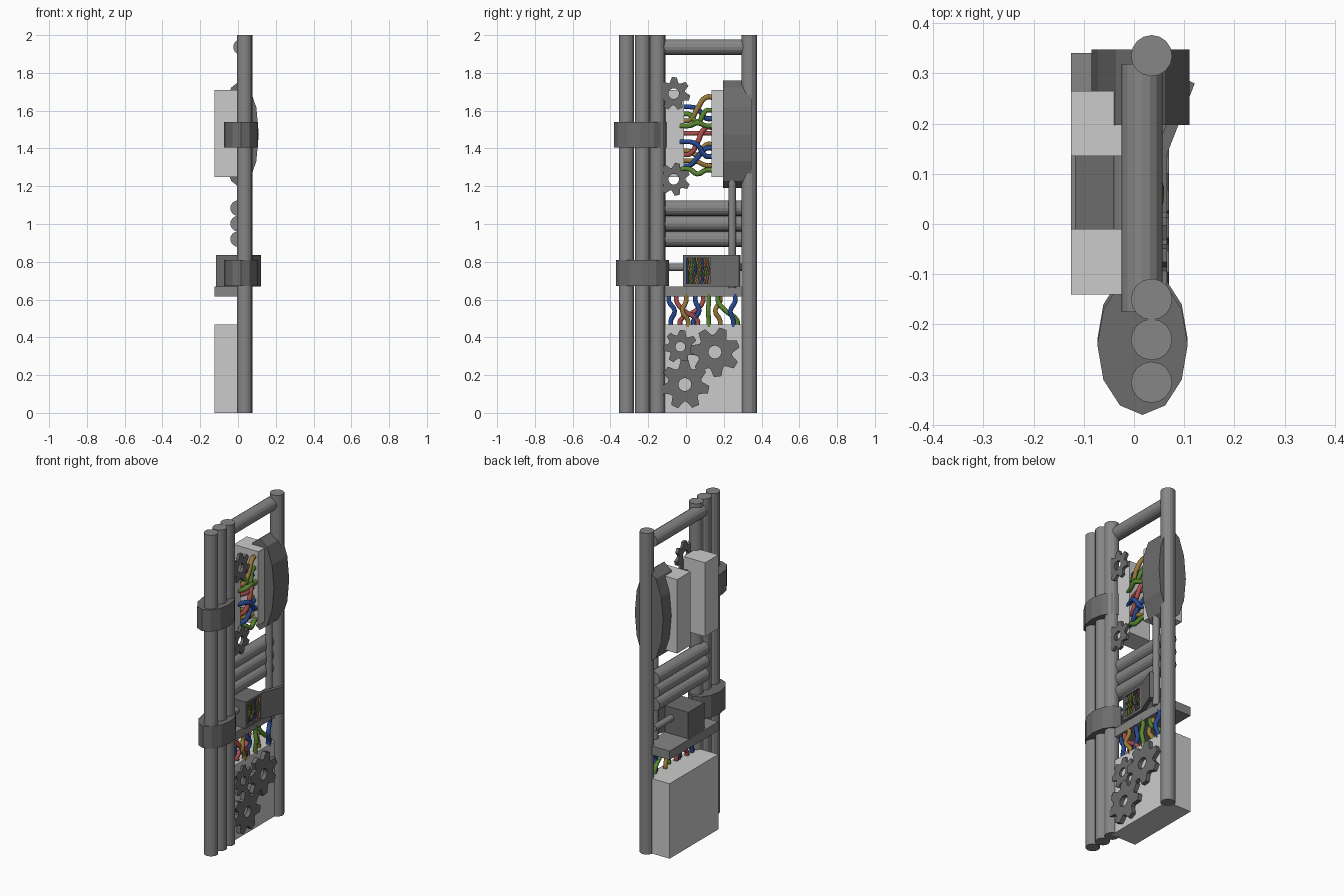
import bpy, bmesh, math, random
from mathutils import Vector

if "Cube" in bpy.data.objects:
    bpy.data.objects.remove(bpy.data.objects["Cube"])

random.seed(4)


def finish(name, bm, mat=None):
    bmesh.ops.recalc_face_normals(bm, faces=bm.faces)
    me = bpy.data.meshes.new(name)
    bm.to_mesh(me)
    bm.free()
    ob = bpy.data.objects.new(name, me)
    bpy.context.collection.objects.link(ob)
    if mat:
        me.materials.append(mat)
    return ob


def material(name, rgb):
    m = bpy.data.materials.new(name)
    m.diffuse_color = (*rgb, 1)
    m.use_nodes = True
    m.node_tree.nodes["Principled BSDF"].inputs["Base Color"].default_value = m.diffuse_color
    return m


DARK = material("dark_grey", (0.15, 0.15, 0.15))
MID = material("mid_grey", (0.24, 0.24, 0.24))
BLUE = material("blue", (0.02, 0.07, 0.3))
RED = material("red", (0.4, 0.08, 0.07))
YELLOW = material("yellow", (0.32, 0.2, 0.04))
GREEN = material("green", (0.1, 0.24, 0.03))


def prism(name, pts, vec, mat=None):
    """Extrude a closed 3D outline along vec."""
    bm = bmesh.new()
    f = bm.faces.new([bm.verts.new(p) for p in pts])
    ext = bmesh.ops.extrude_face_region(bm, geom=[f], use_keep_orig=True)["geom"]
    bmesh.ops.translate(bm, vec=vec, verts=[g for g in ext if isinstance(g, bmesh.types.BMVert)])
    return finish(name, bm, mat)


def box(name, x, y, z, mat=None):
    return prism(name, [(x[0], y[0], z[0]), (x[1], y[0], z[0]), (x[1], y[1], z[0]), (x[0], y[1], z[0])],
                 (0, 0, z[1] - z[0]), mat)


def ring(c, u, v, ru, rv, n):
    c, u, v = Vector(c), Vector(u), Vector(v)
    return [c + u * ru * math.cos(a) + v * rv * math.sin(a)
            for a in (2 * math.pi * i / n for i in range(n))]


X, Y, Z = (1, 0, 0), (0, 1, 0), (0, 0, 1)


def pipe(name, start, vec, r, mat=MID):
    u, v = (X, Y) if vec[2] else (X, Z)
    return prism(name, ring(start, u, v, r, r, 16), vec, mat)


def gear(name, y, z, r, hole, teeth, x0, x1, turn=0.0):
    """Toothed wheel with a round hole, axis along x."""
    bm = bmesh.new()
    n = teeth * 4
    rows = []
    for x, inner in ((x0, 0), (x1, 0), (x1, 1), (x0, 1)):
        row = []
        for i in range(n):
            a = turn + 2 * math.pi * (i + (-0.25, -0.3, 0.3, 0.25)[i % 4] * 0.6) / n
            rad = hole if inner else (r if i % 4 in (1, 2) else r * 0.7)
            row.append(bm.verts.new((x, y + rad * math.cos(a), z + rad * math.sin(a))))
        rows.append(row)
    for k in range(4):
        a, b = rows[k], rows[(k + 1) % 4]
        for i in range(n):
            j = (i + 1) % n
            bm.faces.new((a[i], a[j], b[j], b[i]))
    return finish(name, bm, DARK)


def wire(name, pts, r, mat):
    cu = bpy.data.curves.new(name, "CURVE")
    cu.dimensions = "3D"
    cu.bevel_depth = r
    cu.bevel_resolution = 1
    cu.resolution_u = 4
    cu.use_fill_caps = True
    sp = cu.splines.new("BEZIER")
    sp.bezier_points.add(len(pts) - 1)
    for bp, p in zip(sp.bezier_points, pts):
        bp.co = p
        bp.handle_left_type = bp.handle_right_type = "AUTO"
    cu.materials.append(mat)
    ob = bpy.data.objects.new(name, cu)
    bpy.context.collection.objects.link(ob)


# upright pipes
for i, y in enumerate((-0.315, -0.23, -0.15, 0.335)):
    pipe(f"upright_pipe_{i}", (0.035, y, 0), (0, 0, 2), 0.041)

# horizontal pipes
pipe("top_rail", (0.016, -0.175, 1.937), (0, 0.493, 0), 0.041)
for i, z in enumerate((0.92, 1.002, 1.084)):
    pipe(f"middle_rail_{i}", (0, -0.175, z), (0, 0.493, 0), 0.041)
pipe("thin_rail", (0, -0.175, 0.77), (0, 0.493, 0), 0.02)
pipe("thin_upright", (0.043, 0.244, 0.66), (0, 0, 0.6), 0.02)

# oval clamps round the three pipes
for i, (y, z, h) in enumerate(((-0.24, 1.405, 0.135), (-0.23, 0.672, 0.138))):
    prism(f"pipe_clamp_{i}", ring((0.017, y, z), X, Y, 0.09, 0.14, 12), (0, 0, h), DARK)

# oval cover on the rear upright
prism("side_cover", ring((0.0125, 0.197, 1.475), X, Z, 0.0975, 0.285, 12), (0, 0.15, 0), DARK)

# upper connector blocks, base cabinet and shelf
box("front_connector_block", (-0.125, 0.025), (-0.14, -0.01), (1.25, 1.71))
box("rear_connector_block", (-0.125, 0.045), (0.135, 0.265), (1.25, 1.71))
box("base_cabinet", (-0.125, 0.045), (-0.14, 0.34), (0, 0.467))
box("shelf", (-0.125, 0.045), (-0.14, 0.34), (0.615, 0.67), MID)

# junction box with a recessed window and an open door
junction = box("junction_box", (-0.117, 0.066), (-0.015, 0.145), (0.67, 0.835), DARK)
cutter = box("window_cutter", (0.035, 0.1), (0.002, 0.126), (0.685, 0.82))
cutter.hide_render = True
cutter.hide_viewport = True
mod = junction.modifiers.new("window", "BOOLEAN")
mod.operation = "DIFFERENCE"
mod.solver = "EXACT"
mod.object = cutter
prism("junction_box_door", [(0.066, 0.14, 0.67), (0.121, 0.28, 0.67), (0.1, 0.289, 0.67), (0.043, 0.145, 0.67)],
      (0, 0, 0.165), DARK)

# gears
gear("upper_gear", -0.065, 1.69, 0.088, 0.028, 7, 0.048, 0.066, 0.3)
gear("lower_gear", -0.065, 1.237, 0.088, 0.028, 7, 0.048, 0.066, 0.1)
gear("small_cabinet_gear", -0.03, 0.35, 0.09, 0.026, 7, 0.043, 0.058, 0.2)
gear("right_cabinet_gear", 0.153, 0.322, 0.132, 0.034, 7, 0.043, 0.07, 0.0)
gear("left_cabinet_gear", -0.006, 0.15, 0.13, 0.034, 7, 0.043, 0.07, 0.35)

# wires across the connector blocks: (start z, middle z, end z)
upper = [(1.62, 1.61, 1.56, BLUE), (1.55, 1.61, 1.67, YELLOW), (1.52, 1.535, 1.52, GREEN),
         (1.48, 1.48, 1.48, RED), (1.37, 1.43, 1.51, RED), (1.435, 1.42, 1.36, BLUE),
         (1.385, 1.365, 1.42, YELLOW), (1.31, 1.35, 1.40, BLUE), (1.29, 1.265, 1.285, GREEN),
         (1.335, 1.33, 1.31, YELLOW), (1.58, 1.54, 1.60, GREEN)]
for i, (a, b, c, m) in enumerate(upper):
    x = 0.012 + 0.012 * (i % 3)
    wire(f"upper_wire_{i}", [(x - 0.02, -0.03, a), (x, 0.02, a), (x + 0.01, 0.06, b),
                             (x, 0.105, c), (x - 0.01, 0.15, c)], 0.014, m)

# wires between shelf and cabinet: (top y, middle y, bottom y)
lower = [(-0.09, -0.06, -0.08, BLUE), (-0.05, -0.01, 0.06, RED), (0.0, -0.02, 0.01, YELLOW),
         (0.09, 0.05, -0.03, RED), (0.05, 0.07, 0.04, BLUE), (0.12, 0.118, 0.12, GREEN), (0.18, 0.155, 0.18, YELLOW),
         (0.17, 0.21, 0.27, GREEN), (0.26, 0.235, 0.25, BLUE)]
for i, (a, b, c, m) in enumerate(lower):
    x = 0.015 + 0.01 * (i % 3)
    wire(f"lower_wire_{i}", [(x, a, 0.63), (x, a, 0.59), (x + 0.008, b, 0.54),
                             (x, c, 0.49), (x, c, 0.455)], 0.014, m)

# small wires inside the junction box window
for i in range(12):
    y = 0.01 + i * 0.0098
    pts = [(0.045 + 0.006 * (i % 3), min(0.12, max(0.008, y + random.uniform(-0.012, 0.012))), 0.684 + k * 0.0274)
           for k in range(6)]
    wire(f"window_wire_{i}", pts, 0.0055, (BLUE, YELLOW, GREEN, RED)[i % 4])
for i, z in enumerate((0.735, 0.772)):
    wire(f"window_cross_wire_{i}", [(0.06, 0.0, z), (0.06, 0.128, z)], 0.004, GREEN)
